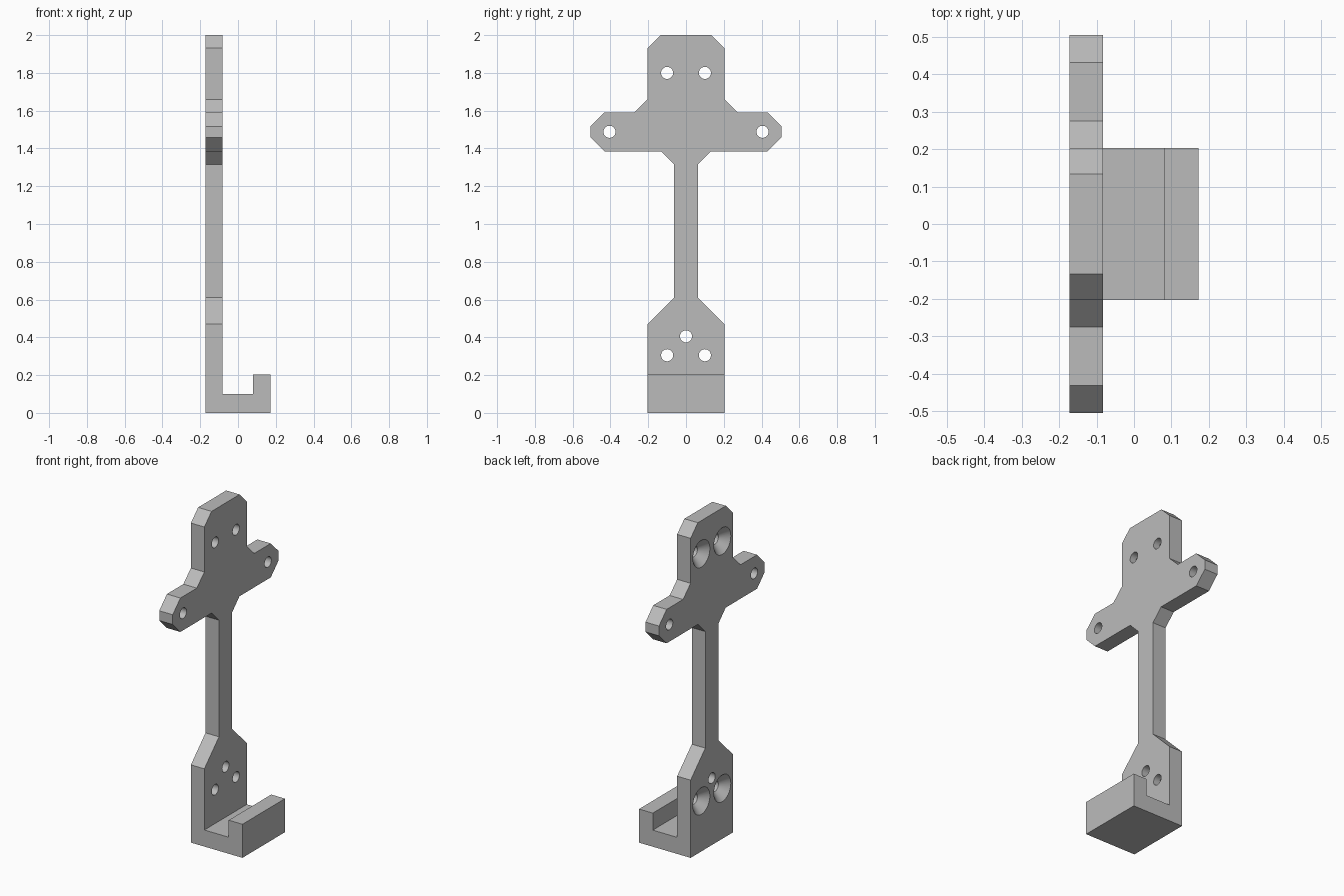
import bpy, bmesh
from math import cos, sin, tau

if "Cube" in bpy.data.objects:
    bpy.data.objects.remove(bpy.data.objects["Cube"])

BACK, FACE, LIP = -0.173, -0.083, 0.172   # plate back, plate face, hook end
HALF = 0.203                              # half width of foot and hook

grey = bpy.data.materials.new("plain grey")
grey.use_nodes = True
colour = (0.5, 0.5, 0.5, 1)
grey.diffuse_color = colour
grey.node_tree.nodes["Principled BSDF"].inputs["Base Color"].default_value = colour


def loft(bm, rings):
    """Join matching rings of points into a closed solid."""
    loops = [[bm.verts.new(p) for p in ring] for ring in rings]
    for a, b in zip(loops, loops[1:]):
        for i in range(len(a)):
            j = (i + 1) % len(a)
            bm.faces.new((a[i], a[j], b[j], b[i]))
    bm.faces.new(loops[0][::-1])
    bm.faces.new(loops[-1])


def finish(bm, name):
    bmesh.ops.recalc_face_normals(bm, faces=bm.faces)
    mesh = bpy.data.meshes.new(name)
    bm.to_mesh(mesh)
    bm.free()
    mesh.materials.append(grey)
    obj = bpy.data.objects.new(name, mesh)
    bpy.context.collection.objects.link(obj)
    return obj


# Plate: one half of the outline, mirrored across y
half = [(HALF, 0), (HALF, 0.47), (0.063, 0.61), (0.063, 1.315), (0.132, 1.385),
        (0.432, 1.385), (0.505, 1.458), (0.505, 1.517), (0.432, 1.59),
        (0.275, 1.59), (HALF, 1.66), (HALF, 1.932), (0.134, 2)]
outline = half + [(-y, z) for y, z in reversed(half)]
bm = bmesh.new()
loft(bm, [[(x, y, z) for y, z in outline] for x in (BACK, FACE)])
bracket = finish(bm, "bracket")

# Hook: floor and upright lip, running the full foot width
profile = [(BACK, 0), (LIP, 0), (LIP, 0.203), (0.08, 0.203), (0.08, 0.1),
           (FACE, 0.1), (FACE, 0.203), (BACK, 0.203)]
bm = bmesh.new()
loft(bm, [[(x, y, z) for x, z in profile] for y in (-HALF, HALF)])
hook = finish(bm, "hook")

# Screw holes: plain ones, and ones countersunk from the plate back
R, SINK = 0.032, 0.081
plain = [(BACK - 0.05, R), (FACE + 0.05, R)]
sunk = [(BACK - 0.05, SINK), (BACK, SINK), (BACK + SINK - R, R), (FACE + 0.05, R)]
holes = [(0, 0.405, plain)]
for s in (-1, 1):
    holes += [(s * 0.405, 1.488, plain), (s * 0.1, 1.8, sunk), (s * 0.1, 0.305, sunk)]
SIDES = 32
bm = bmesh.new()
for y, z, steps in holes:
    loft(bm, [[(x, y + r * cos(tau * i / SIDES), z + r * sin(tau * i / SIDES))
               for i in range(SIDES)] for x, r in steps])
cutter = finish(bm, "hole_cutter")

# Merge the hook and cut the holes
for other, operation in ((hook, 'UNION'), (cutter, 'DIFFERENCE')):
    mod = bracket.modifiers.new(other.name, 'BOOLEAN')
    mod.operation = operation
    mod.solver = 'EXACT'
    mod.object = other
bpy.context.view_layer.update()
evaluated = bracket.evaluated_get(bpy.context.evaluated_depsgraph_get())
solid = bpy.data.meshes.new_from_object(evaluated)
bracket.modifiers.clear()
bracket.data = solid
for helper in (hook, cutter):
    bpy.data.objects.remove(helper)

# Smooth hole walls, crisp plate edges
bpy.ops.object.select_all(action='DESELECT')
bracket.select_set(True)
bpy.context.view_layer.objects.active = bracket
bpy.ops.object.shade_smooth_by_angle(angle=0.5)
